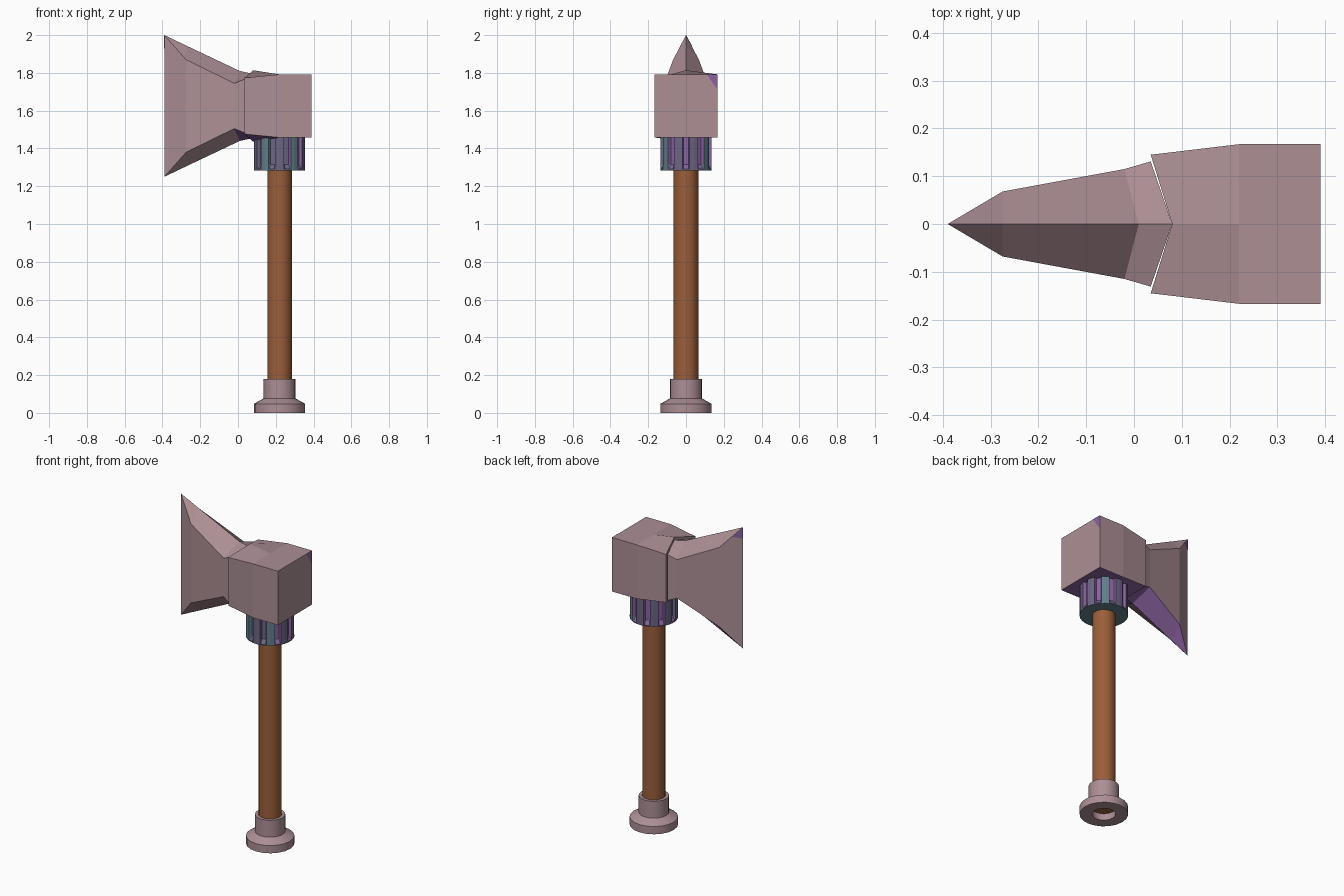
import bpy, bmesh, math

if "Cube" in bpy.data.objects:
    bpy.data.objects.remove(bpy.data.objects["Cube"])

AX = 0.22      # handle axis x
ZC = 1.625     # mid-height of the head


def mat(name, rgb):
    m = bpy.data.materials.new(name)
    lin = [((c / 255 + 0.055) / 1.055) ** 2.4 for c in rgb]
    m.diffuse_color = (*lin, 1)
    m.use_nodes = True
    m.node_tree.nodes["Principled BSDF"].inputs["Base Color"].default_value = m.diffuse_color
    return m


MAUVE = mat("mauve_metal", (172, 143, 149))
PURPLE = mat("purple", (138, 98, 160))
WOOD = mat("brown_wood", (155, 95, 58))
SLATE = mat("slate_violet", (108, 101, 132))
TEAL = mat("slate_teal", (98, 128, 140))


def finish(bm, name, mats, rule=None, smooth=False):
    bmesh.ops.remove_doubles(bm, verts=bm.verts, dist=1e-5)
    bmesh.ops.recalc_face_normals(bm, faces=bm.faces)
    bm.normal_update()
    if rule:
        for f in bm.faces:
            f.material_index = rule(f)
    me = bpy.data.meshes.new(name)
    bm.to_mesh(me)
    bm.free()
    ob = bpy.data.objects.new(name, me)
    bpy.context.collection.objects.link(ob)
    for m in mats:
        me.materials.append(m)
    if smooth:
        bpy.ops.object.select_all(action='DESELECT')
        ob.select_set(True)
        bpy.context.view_layer.objects.active = ob
        bpy.ops.object.shade_smooth_by_angle(angle=math.radians(30))
    return ob


def add_face(bm, vs):
    vs = list(dict.fromkeys(vs))
    if len(vs) > 2:
        bm.faces.new(vs)


def loft(name, sections, mats, rule):
    """Six-point sections along x: (side x, ridge x, half width, side height, ridge height)."""
    bm = bmesh.new()
    rings = []
    for xs, xr, y, zs, zr in sections:
        pts = [(xs, -y, zs), (xr, 0, zr), (xs, y, zs), (xs, y, -zs), (xr, 0, -zr), (xs, -y, -zs)]
        seen = {}
        rings.append([seen.setdefault(p, None) or seen.update({p: bm.verts.new((p[0], p[1], p[2] + ZC))})
                      or seen[p] for p in [(a, b + 0.0, c) for a, b, c in pts]])
    for a, b in zip(rings, rings[1:]):
        for i in range(6):
            j = (i + 1) % 6
            add_face(bm, [a[i], b[i], b[j], a[j]])
    for r in (rings[0], rings[-1]):      # end caps, split along the ridge line
        add_face(bm, [r[0], r[1], r[4], r[5]])
        add_face(bm, [r[1], r[2], r[3], r[4]])
    return finish(bm, name, mats, rule)


def lathe(name, profile, sides, mats):
    """Closed (radius, z) profile turned around the handle axis."""
    bm = bmesh.new()
    rings = [[bm.verts.new((AX + r * math.cos(2 * math.pi * k / sides),
                            r * math.sin(2 * math.pi * k / sides), z)) for k in range(sides)]
             for r, z in profile]
    for a, b in zip(rings, rings[1:] + rings[:1]):
        for k in range(sides):
            j = (k + 1) % sides
            bm.faces.new([a[k], a[j], b[j], b[k]])
    return finish(bm, name, mats, smooth=True)


# Blade: flaring wedge with purple underside on the back and near the socket
def blade_rule(f):
    c = f.calc_center_median()
    return int(f.normal.z < -0.3 and (c.y > 0 or c.x > -0.02))


loft("blade", [(-0.39, -0.39, 0.0, 0.375, 0.375),
               (-0.275, -0.275, 0.068, 0.245, 0.320),
               (-0.02, 0.01, 0.115, 0.12, 0.185),
               (0.035, 0.08, 0.131, 0.142, 0.170)], [MAUVE, PURPLE], blade_rule)

# Hammer block behind the blade
loft("hammer_block", [(0.035, 0.08, 0.145, 0.149, 0.189),
                      (0.22, 0.22, 0.167, 0.167, 0.167),
                      (0.39, 0.39, 0.167, 0.167, 0.167)], [MAUVE, PURPLE],
     lambda f: int(f.normal.z < -0.5))


# Small purple corner patches
def patch(name, pts):
    bm = bmesh.new()
    bm.faces.new([bm.verts.new(p) for p in pts])
    finish(bm, name, [PURPLE])


patch("block_corner_patch", [(0.391, 0.11, 1.792), (0.391, 0.167, 1.71), (0.391, 0.167, 1.792)])
patch("blade_tip_patch", [(-0.391, 0.002, 2.0), (-0.391, 0.002, 1.93), (-0.34, 0.0325, 1.94)])

# Handle
bm = bmesh.new()
bmesh.ops.create_cone(bm, cap_ends=True, segments=20, radius1=0.065, radius2=0.065, depth=1.36)
bmesh.ops.translate(bm, verts=bm.verts, vec=(AX, 0, 0.04 + 0.68))
finish(bm, "handle", [WOOD], smooth=True)

# Pommel: stepped ring with a hole underneath
lathe("pommel", [(0.066, 0), (0.136, 0), (0.136, 0.048), (0.085, 0.076), (0.085, 0.18), (0.066, 0.18)],
      20, [MAUVE])

# Fluted collar: ten slats with V-ended grooves over a full bottom rim
N = 10
bm = bmesh.new()
angs = []
for k in range(N):
    a = 36 * k
    angs += [(a - 6, True), (a + 6, True), (a + 8, False), (a + 18, False), (a + 28, False)]


def ring(z, groove_r):
    return [bm.verts.new((AX + (groove_r if g else 0.136) * math.cos(math.radians(a)),
                          (groove_r if g else 0.136) * math.sin(math.radians(a)), z)) for a, g in angs]


rings = [ring(1.284, 0.136), ring(1.29, 0.136), ring(1.315, 0.118), ring(1.458, 0.118)]
for a, b in zip(rings, rings[1:]):
    for k in range(len(angs)):
        j = (k + 1) % len(angs)
        bm.faces.new([a[k], a[j], b[j], b[k]])
bm.faces.new(rings[0])
bm.faces.new(rings[-1])


def collar_rule(f):
    c = f.calc_center_median()
    if abs(f.normal.z) > 0.9:
        return 1
    deg = math.degrees(math.atan2(c.y, c.x - AX))
    if math.hypot(c.x - AX, c.y) < 0.128 and deg > -70 and c.z > 1.29:
        return 2
    return int(any(abs(deg - t) < 14 for t in (54, -54, -126)))


finish(bm, "collar", [SLATE, TEAL, PURPLE], collar_rule)
